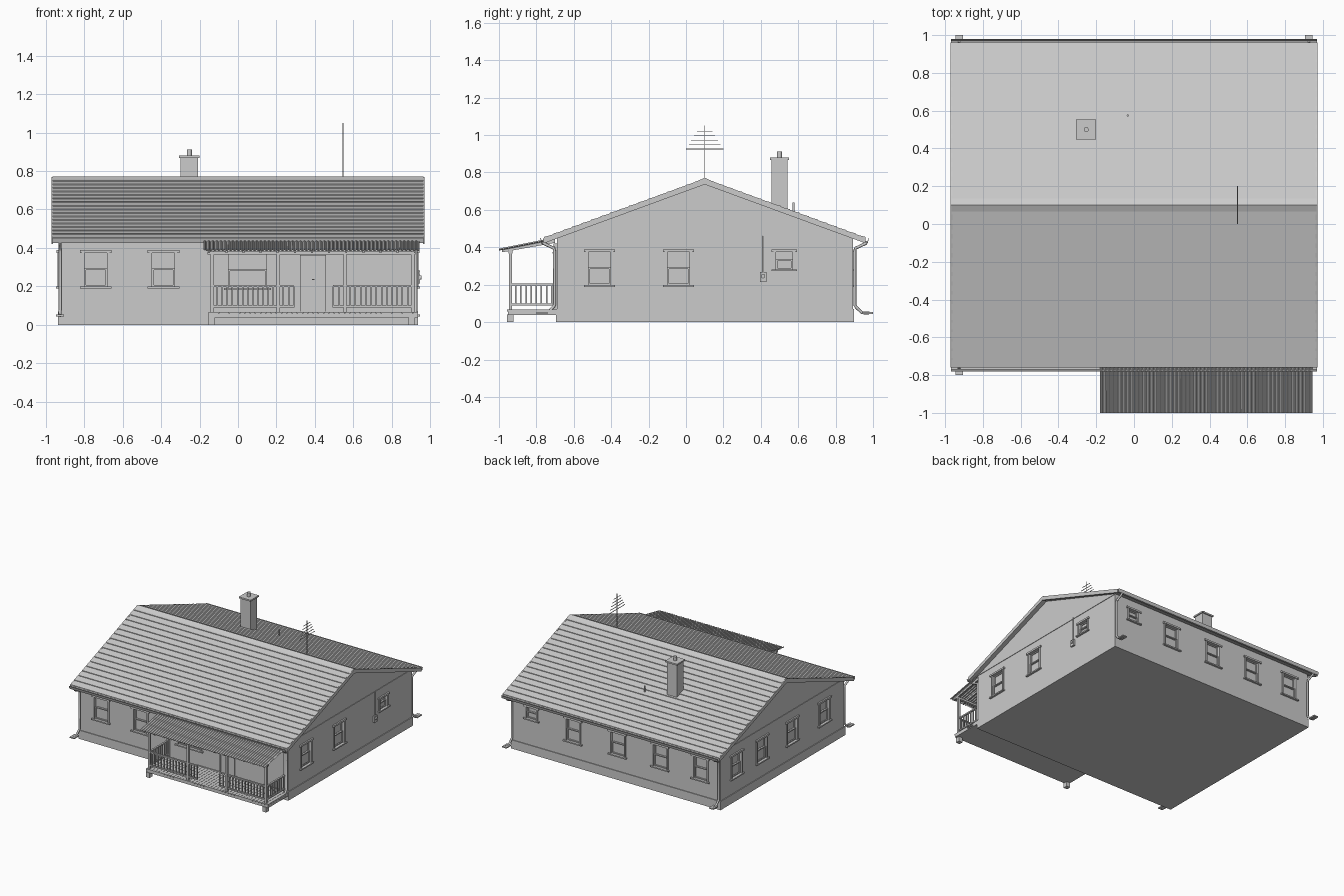
import bpy, bmesh, math
from mathutils import Vector

if "Cube" in bpy.data.objects:
    bpy.data.objects.remove(bpy.data.objects["Cube"])


def finish(name, bm):
    bmesh.ops.recalc_face_normals(bm, faces=bm.faces)
    me = bpy.data.meshes.new(name)
    bm.to_mesh(me)
    bm.free()
    ob = bpy.data.objects.new(name, me)
    bpy.context.collection.objects.link(ob)
    return ob


def add_prism(bm, profile, x0, x1):
    """Extrude a (y, z) outline along x."""
    a = [bm.verts.new((x0, y, z)) for y, z in profile]
    b = [bm.verts.new((x1, y, z)) for y, z in profile]
    n = len(profile)
    bm.faces.new(a)
    bm.faces.new(b[::-1])
    for i in range(n):
        bm.faces.new((a[i], b[i], b[(i + 1) % n], a[(i + 1) % n]))


def prisms(name, items):
    bm = bmesh.new()
    for profile, x0, x1 in items:
        add_prism(bm, profile, x0, x1)
    return finish(name, bm)


def boxes(name, items):
    return prisms(name, [([(y0, z0), (y1, z0), (y1, z1), (y0, z1)], x0, x1)
                         for x0, x1, y0, y1, z0, z1 in items])


def tubes(name, paths, r, sides=8):
    bm = bmesh.new()
    for path in paths:
        pts = [Vector(p) for p in path]
        rings = []
        for i, p in enumerate(pts):
            d = (pts[min(i + 1, len(pts) - 1)] - pts[max(i - 1, 0)]).normalized()
            u = d.orthogonal().normalized() if abs(d.x) > 0.9 else Vector((1, 0, 0))
            v = d.cross(u).normalized()
            rings.append([bm.verts.new(p + r * (math.cos(t) * u + math.sin(t) * v))
                          for t in (2 * math.pi * k / sides for k in range(sides))])
        bm.faces.new(rings[0])
        bm.faces.new(rings[-1][::-1])
        for a, b in zip(rings, rings[1:]):
            for k in range(sides):
                bm.faces.new((a[k], a[(k + 1) % sides], b[(k + 1) % sides], b[k]))
    ob = finish(name, bm)
    for f in ob.data.polygons:
        f.use_smooth = len(f.vertices) == 4
    return ob


# Main dimensions
WX, YF, YB, RY, RZ, SL = 0.932, -0.69, 0.893, 0.10, 0.77, 0.366
HALF, ROOF_X = 0.86, 0.965


def roof_z(y):
    return RZ - SL * abs(y - RY)


def on_wall(side, u0, u1, d0, d1, z0, z1):
    """Box in wall space: u along the wall, d outward from it."""
    if side in ("front", "back"):
        s, o = (-1, YF) if side == "front" else (1, YB)
        a, b = sorted((o + s * d0, o + s * d1))
        return (u0, u1, a, b, z0, z1)
    s = 1 if side == "right" else -1
    a, b = sorted((s * (WX + d0), s * (WX + d1)))
    return (a, b, u0, u1, z0, z1)


# Walls with gables, foundation, gable trim
walls = prisms("walls", [([(YF, 0.01), (YB, 0.01), (YB, roof_z(YB) - 0.02), (RY, RZ - 0.02),
                           (YF, roof_z(YF) - 0.02)], -WX, WX)])
boxes("foundation", [(-0.938, 0.938, -0.696, 0.899, 0, 0.07)])
boxes("gable_trim", [on_wall(s, YF, YB, -0.002, 0.004, 0.45, 0.458) for s in ("left", "right")])

# Windows: (wall, centre, width, sill height)
windows = [("front", -0.74, 0.165, 0.188), ("front", -0.388, 0.165, 0.188), ("front", 0.05, 0.245, 0.182),
           ("right", -0.463, 0.165, 0.188), ("right", -0.04, 0.165, 0.188), ("right", 0.525, 0.138, 0.272)]
windows += [("back", c, 0.165, 0.188) for c in (0.385, -0.015, -0.395, -0.755)]
windows += [("back", 0.755, 0.138, 0.272)]
windows += [("left", c, 0.165, 0.188) for c in (0.686, 0.363, -0.023, -0.434)]

holes, trims, sashes, panes = [], [], [], []
for side, c, w, z0 in windows:
    z1, h = 0.388, w / 2
    i = h - 0.024                      # half width of the opening
    zm = (z0 + z1) / 2
    holes.append(on_wall(side, c - i, c + i, -0.03, 0.05, z0 + 0.01, z1 - 0.014))
    trims += [on_wall(side, c - h, c + h, -0.002, 0.012, z1 - 0.014, z1),
              on_wall(side, c - h, c + h, -0.02, 0.016, z0, z0 + 0.01)]
    trims += [on_wall(side, min(a, b), max(a, b), -0.002, 0.007, z0 + 0.01, z1 - 0.014)
              for a, b in ((c - i, c - i - 0.013), (c + i, c + i + 0.013))]
    for za, zb, d in ((z0 + 0.01, zm + 0.004, -0.005), (zm - 0.004, z1 - 0.014, -0.014)):
        sashes += [on_wall(side, c - i, c + i, d - 0.008, d, za, za + 0.008),
                   on_wall(side, c - i, c + i, d - 0.008, d, zb - 0.008, zb),
                   on_wall(side, c - i, c - i + 0.008, d - 0.008, d, za, zb),
                   on_wall(side, c + i - 0.008, c + i, d - 0.008, d, za, zb)]
    panes.append(on_wall(side, c - i, c + i, -0.026, -0.02, z0 + 0.01, z1 - 0.014))
boxes("window_trim", trims)
boxes("window_sashes", sashes)
boxes("window_panes", panes)

# Cut the window openings
cutter = boxes("window_cutter", holes)
cutter.hide_render = True
mod = walls.modifiers.new("openings", "BOOLEAN")
mod.object, mod.operation, mod.solver = cutter, "DIFFERENCE", "EXACT"
bpy.context.view_layer.objects.active = walls
bpy.ops.object.modifier_apply(modifier=mod.name)
bpy.data.objects.remove(cutter)

# Front door, handle and porch lamp
boxes("door", [on_wall("front", 0.335, 0.446, -0.002, 0.004, 0.07, 0.35)])
boxes("door_frame", [on_wall("front", 0.323, 0.335, -0.002, 0.009, 0.07, 0.362),
                     on_wall("front", 0.446, 0.458, -0.002, 0.009, 0.07, 0.362),
                     on_wall("front", 0.323, 0.458, -0.002, 0.009, 0.35, 0.362)])
boxes("door_handle", [on_wall("front", 0.384, 0.398, 0.004, 0.014, 0.232, 0.238)])
boxes("porch_lamp", [on_wall("front", 0.495, 0.512, 0, 0.025, 0.366, 0.376)])

# Main roof: stepped shingle courses on both slopes
N, STEP = 17, 0.005
top = []
for i in range(N):
    a, b = HALF * i / N, HALF * (i + 1) / N
    top += [(a, RZ - SL * a - STEP), (b, RZ - SL * b)]
low = [(HALF, RZ - SL * HALF - 0.026), (0, RZ - 0.03)]
outline = [(RY - d, z) for d, z in top[::-1]] + [(RY + d, z) for d, z in top[1:]]
outline += [(RY + low[0][0], low[0][1]), (RY, low[1][1]), (RY - low[0][0], low[0][1])]
prisms("shingle_roof", [(outline, -ROOF_X, ROOF_X)])
prisms("ridge_cap", [([(RY - 0.035, RZ - 0.014), (RY, RZ + 0.002), (RY + 0.035, RZ - 0.014),
                       (RY, RZ - 0.012)], -ROOF_X, ROOF_X)])
barge = [(RY - HALF, roof_z(RY - HALF) - 0.004), (RY, RZ - 0.002), (RY + HALF, roof_z(RY + HALF) - 0.004),
         (RY + HALF, roof_z(RY + HALF) - 0.034), (RY, RZ - 0.034), (RY - HALF, roof_z(RY - HALF) - 0.034)]
prisms("barge_boards", [(barge, s * 0.962, s * 0.972) for s in (-1, 1)])

# Gutters and downspouts, mirrored front to back about the ridge
gutters, spouts, splashes = [], [], []
for s in (-1, 1):
    def Y(d, s=s):
        return RY + s * d
    gutters.append(([(Y(0.857), 0.45), (Y(0.857), 0.426), (Y(0.872), 0.426), (Y(0.88), 0.45),
                     (Y(0.877), 0.45), (Y(0.87), 0.43), (Y(0.861), 0.43), (Y(0.861), 0.45)], -0.968, 0.968))
    for x in (-0.926, 0.926):
        spouts.append([(x, Y(0.868), 0.43), (x, Y(0.86), 0.42), (x, Y(0.806), 0.395), (x, Y(0.803), 0.38),
                       (x, Y(0.803), 0.09), (x, Y(0.81), 0.08), (x, Y(0.84), 0.05), (x, Y(0.88), 0.048)])
        y0, y1 = sorted((Y(0.84), Y(0.90)))
        splashes.append((x - 0.02, x + 0.02, y0, y1, 0.044, 0.053))
prisms("gutters", gutters)
tubes("downspouts", spouts, 0.008)
boxes("downspout_outlets", splashes)

# Chimney, flue and vent pipe
boxes("chimney", [(-0.298, -0.208, 0.457, 0.543, 0.55, 0.87)])
boxes("chimney_cap", [(-0.306, -0.2, 0.448, 0.552, 0.868, 0.88)])
tubes("chimney_flue", [[(-0.253, 0.5, 0.87), (-0.253, 0.5, 0.912)]], 0.013, 16)
tubes("vent_pipe", [[(-0.033, 0.575, 0.56), (-0.033, 0.575, 0.64)]], 0.006, 10)

# Antenna with tapering crossbars
AX = 0.547
bars = [[(AX, RY, 0.74), (AX, RY, 1.05)]]
bars += [[(AX, RY - w, z), (AX, RY + w, z)] for w, z in
         ((0.1, 0.925), (0.085, 0.948), (0.072, 0.972), (0.056, 0.996), (0.042, 1.02))]
tubes("antenna", bars, 0.0025, 6)

# Electric meter and conduit on the right wall
boxes("meter_box", [on_wall("right", 0.395, 0.43, -0.002, 0.015, 0.215, 0.267)])
tubes("meter_dial", [[(0.945, 0.412, 0.246), (0.956, 0.412, 0.246)]], 0.012, 12)
tubes("meter_conduit", [[(0.937, 0.412, 0.26), (0.937, 0.412, 0.46)]], 0.003, 6)

# Porch deck, boards and feet
PX0, PX1, PY = -0.155, 0.937, -0.952
boxes("porch_deck", [(PX0, PX1, PY, YF, 0.038, 0.058)])
nb = 40
bw = (PX1 - PX0) / nb
boxes("deck_boards", [(PX0 + i * bw + 0.001, PX0 + (i + 1) * bw - 0.001, PY - 0.004, YF, 0.057, 0.067)
                      for i in range(nb)])
boxes("porch_feet", [(x - 0.017, x + 0.017, PY - 0.005, PY + 0.03, 0, 0.04) for x in (-0.138, 0.905)])

# Porch posts and header beams
posts, py = (-0.135, 0.21, 0.557, 0.91), -0.938
boxes("porch_posts", [(x - 0.009, x + 0.009, py - 0.009, py + 0.009, 0.06, 0.38) for x in posts]
      + [(x - 0.009, x + 0.009, YF - 0.018, YF, 0.06, 0.42) for x in (posts[0], posts[-1])])
boxes("porch_header", [(-0.16, 0.925, py - 0.01, py + 0.01, 0.366, 0.382)])

# Railings leave a gap in front of the door
rails, balusters = [], []
for a, b in ((posts[0], posts[1]), (posts[1], 0.29), (0.495, posts[2]), (posts[2], posts[3])):
    rails += [(a, b, py - 0.007, py + 0.007, z, z + 0.01) for z in (0.09, 0.197)]
    n = round((b - a) / 0.027)
    balusters += [(x - 0.004, x + 0.004, py - 0.004, py + 0.004, 0.09, 0.2)
                  for x in (a + (b - a) * k / n for k in range(n + 1))]
for x in (posts[0], posts[-1]):
    rails += [(x - 0.007, x + 0.007, py, YF, z, z + 0.01) for z in (0.09, 0.197)]
    balusters += [(x - 0.004, x + 0.004, y - 0.004, y + 0.004, 0.09, 0.2)
                  for y in (py + (YF - py) * k / 9 for k in range(1, 9))]
boxes("railing_rails", rails)
boxes("railing_balusters", balusters)


# Porch rafters and corrugated roof sheet
def sheet_z(y):
    return 0.388 + 0.2 * (y + 1.0)


raf = [(-0.985, sheet_z(-0.985) - 0.006), (-0.70, sheet_z(-0.70) - 0.006),
       (-0.70, sheet_z(-0.70) - 0.024), (-0.985, sheet_z(-0.985) - 0.018)]
prisms("porch_rafters", [(raf, x - 0.005, x + 0.005) for x in (-0.15 + 1.07 * k / 12 for k in range(13))])
bm = bmesh.new()
waves, per, x0, x1 = 54, 6, -0.178, 0.943
rows = []
for i in range(waves * per + 1):
    x = x0 + (x1 - x0) * i / (waves * per)
    dz = 0.004 * math.sin(2 * math.pi * i / per)
    rows.append([bm.verts.new((x, y, sheet_z(y) + dz)) for y in (-1.0, -0.70)])
for a, b in zip(rows, rows[1:]):
    bm.faces.new((a[0], b[0], b[1], a[1]))
sheet = finish("porch_roof", bm)
sol = sheet.modifiers.new("thickness", "SOLIDIFY")
sol.thickness, sol.offset = 0.004, 0
